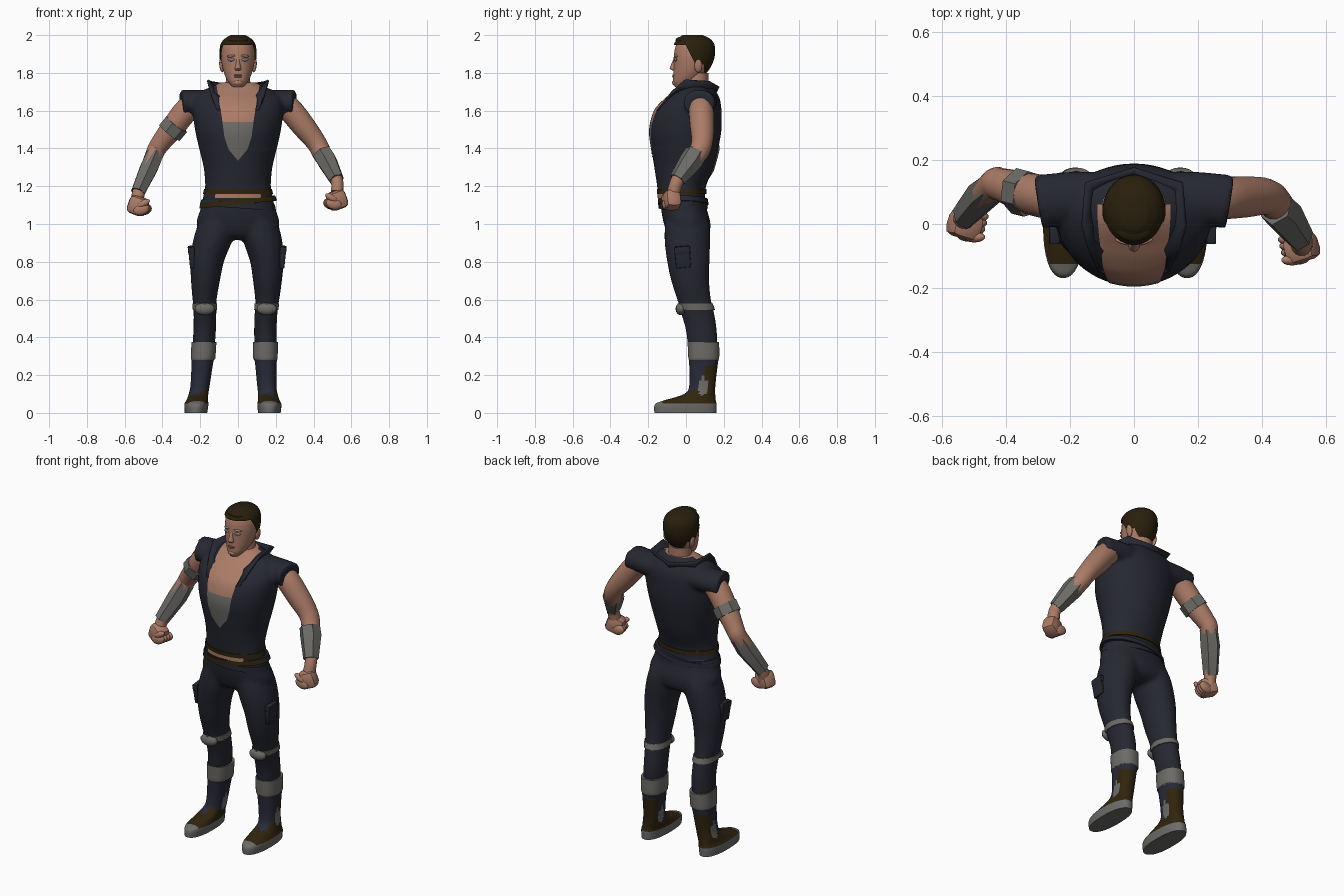
import bpy, bmesh, math
from mathutils import Vector

cube = bpy.data.objects.get("Cube")
if cube:
    bpy.data.objects.remove(cube, do_unlink=True)


def material(name, rgb):
    m = bpy.data.materials.new(name)
    m.use_nodes = True
    m.diffuse_color = (*rgb, 1)
    m.node_tree.nodes["Principled BSDF"].inputs["Base Color"].default_value = (*rgb, 1)
    return m


SKIN = material("skin", (.41, .2, .135))
NAVY = material("navy cloth", (.019, .0205, .031))
BLUE = material("boot blue", (.021, .023, .041))
GREY = material("grey armour", (.15, .147, .136))
BROWN = material("brown leather", (.03, .0175, .004))
HAIR = material("dark hair", (.022, .0135, .004))
EYE = material("eye", (.16, .2, .21))
LIP = material("lip", (.31, .13, .095))


def finish(name, bm, mats, rule=None, angle=42):
    bmesh.ops.recalc_face_normals(bm, faces=bm.faces)
    if rule:
        for f in bm.faces:
            f.material_index = rule(f.calc_center_median())
    me = bpy.data.meshes.new(name)
    bm.to_mesh(me)
    bm.free()
    for m in mats:
        me.materials.append(m)
    ob = bpy.data.objects.new(name, me)
    bpy.context.collection.objects.link(ob)
    bpy.ops.object.select_all(action='DESELECT')
    ob.select_set(True)
    bpy.context.view_layer.objects.active = ob
    bpy.ops.object.shade_smooth_by_angle(angle=math.radians(angle))
    return ob


def spline(rings, steps):
    """Smooth in-between rings passing through the given ones."""
    pts = [Vector(r) for r in rings]
    pts = [pts[0]] + pts + [pts[-1]]
    out = []
    for p, a, b, q in zip(pts, pts[1:], pts[2:], pts[3:]):
        for i in range(steps):
            t = i / steps
            out.append(a + ((b - p) * t + (2*p - 5*a + 4*b - q) * t**2 + (3*a - p - 3*b + q) * t**3) / 2)
    return out + [pts[-1]]


def loft(name, rings, mats, n=24, steps=4, upright=True, grow=0, power=2, cuts=(), keep=None, rule=None):
    """Skin over rings of (x, y, z, half width, half depth)."""
    bm = bmesh.new()
    rs = spline(rings, steps)
    loops = []
    for i, r in enumerate(rs):
        t = Vector((0, 0, 1))
        if not upright:
            t = Vector(rs[min(i + 1, len(rs) - 1)][:3]) - Vector(rs[max(i - 1, 0)][:3])
            t.normalize()
        u = Vector((0, 1, 0)).cross(t).normalized()
        v = t.cross(u)
        loop = []
        for k in range(n):
            a = math.tau * (k + .5) / n
            c, s = (math.copysign(abs(w) ** (2 / power), w) for w in (math.cos(a), math.sin(a)))
            loop.append(bm.verts.new(Vector(r[:3]) + u * c * (r[3] + grow) + v * s * (r[4] + grow)))
        loops.append(loop)
    for a, b in zip(loops, loops[1:]):
        for k in range(n):
            bm.faces.new((a[k], a[(k + 1) % n], b[(k + 1) % n], b[k]))
    bm.faces.new(loops[0])
    bm.faces.new(loops[-1])
    for co, no in cuts:
        bmesh.ops.bisect_plane(bm, geom=bm.verts[:] + bm.edges[:] + bm.faces[:], plane_co=co, plane_no=no)
    if keep:
        bad = [f for f in bm.faces if not keep(f.calc_center_median())]
        bmesh.ops.delete(bm, geom=bad, context='FACES')
    return finish(name, bm, mats, rule)


def blend(main, others, iterations):
    """Merge overlapping lofts into one smooth garment."""
    bpy.ops.object.select_all(action='DESELECT')
    for ob in [main] + others:
        ob.select_set(True)
    bpy.context.view_layer.objects.active = main
    bpy.ops.object.join()
    mod = main.modifiers.new("blend", 'REMESH')
    mod.mode, mod.voxel_size, mod.use_smooth_shade = 'VOXEL', .011, True
    main.modifiers.new("soften", 'SMOOTH').iterations = iterations


def up(z, rx, front, back, x=0):
    return (x, (front + back) / 2, z, rx, (back - front) / 2)


def ball(name, loc, scale, mat, rot=(0, 0, 0)):
    bm = bmesh.new()
    bmesh.ops.create_uvsphere(bm, u_segments=14, v_segments=9, radius=1)
    ob = finish(name, bm, [mat])
    ob.location, ob.scale, ob.rotation_euler = loc, scale, rot


def box(name, loc, size, mat, bevel, rot=(0, 0, 0)):
    bm = bmesh.new()
    bmesh.ops.create_cube(bm, size=1)
    bmesh.ops.scale(bm, vec=size, verts=bm.verts)
    bmesh.ops.bevel(bm, geom=bm.edges[:], offset=bevel, segments=2, profile=.5, affect='EDGES')
    ob = finish(name, bm, [mat])
    ob.location, ob.rotation_euler = loc, rot


# Chest and undershirt, showing through the neckline of the vest
torso = [up(1.1, .188, -.13, .1), up(1.15, .178, -.142, .095), up(1.2, .168, -.147, .1), up(1.3, .176, -.162, .14),
         up(1.4, .2, -.178, .165), up(1.5, .222, -.188, .182), up(1.6, .235, -.162, .182), up(1.66, .23, -.11, .174),
         up(1.7, .19, -.06, .155), up(1.73, .13, -.025, .135), up(1.75, .08, 0, .115)]
neckline = [(0, 1.335), (.05, 1.395), (.072, 1.46), (.085, 1.56), (.118, 1.76)]
v_cuts = [((s * a, 0, z), (s * (w - z), 0, -(b - a)))
          for (a, z), (b, w) in zip(neckline, neckline[1:]) for s in (1, -1)]


def uncovered(c):
    for (a, z), (b, w) in zip(neckline, neckline[1:]):
        if z < c.z <= w:
            return c.y < .06 and abs(c.x) < a + (b - a) * (c.z - z) / (w - z)
    return False


loft("chest", torso, [SKIN, GREY], 48, 4, grow=.008, cuts=v_cuts + [((0, 0, 1.54), (0, 0, 1))],
     keep=uncovered, rule=lambda c: int(c.z < 1.54))
loft("midriff", [up(1.138, .186, -.151, .1), up(1.165, .18, -.152, .1)], [SKIN], 48, 1, keep=lambda c: c.y < -.12)

# Standing collar with folded lapels
half = [((.088, -.155, 1.6), (.112, -.15, 1.61)), ((.09, -.085, 1.675), (.14, -.075, 1.705)),
        ((.108, -.01, 1.685), (.155, -.005, 1.765)), ((.112, .09, 1.69), (.145, .125, 1.757)), ((0, .145, 1.69), (0, .168, 1.732))]
strip = half + [tuple((-p[0], p[1], p[2]) for p in pair) for pair in half[-2::-1]]
bm = bmesh.new()
rows = [[bm.verts.new(p) for p in pair] for pair in strip]
for a, b in zip(rows, rows[1:]):
    bm.faces.new((a[0], b[0], b[1], a[1]))
collar = finish("collar", bm, [NAVY])
collar.modifiers.new("thickness", 'SOLIDIFY').thickness = .012

# Belts: the lower one is brown only in front
loft("upper_belt", [up(1.16, .186, -.153, .108), up(1.184, .181, -.155, .108)], [BROWN], 32, 1)
for name, z, h, g, mats, tilt in (("lower_belt", 1.117, .014, .014, [BROWN, NAVY], -.1), ("hem_belt", 1.1, .016, .01, [NAVY], .07)):
    belt = loft(name, [up(-h, .194 + g, -.135 - g, .106 + g), up(h, .186 + g, -.135 - g, .102 + g)], mats, 32, 1,
                rule=lambda c: int(c.y > -.03) if len(mats) > 1 else 0)
    belt.location.z, belt.rotation_euler.y = z, tilt


def boot_colour(c):
    if c.z < .05 or c.z > .28 or c.y < -.125:
        return 0
    if ((c.y - .09) / .028) ** 2 + ((c.z - .14) / .045) ** 2 < 1:
        return 0
    wave = .015 * math.sin(40 * c.y + 30 * c.x)
    return 1 if c.z < .105 + wave or (c.y > .11 + wave and c.z < .26) else 2


# Legs, boots, knee guards, thigh pockets and shoulder caps
leg = [(1.04, .09, -.105, .108, .1), (.98, .104, -.113, .126, .114), (.9, .103, -.113, .128, .133), (.8, .089, -.1, .125, .153),
       (.7, .077, -.079, .123, .156), (.6, .064, -.047, .133, .155), (.55, .061, -.034, .145, .15), (.45, .06, -.004, .163, .145),
       (.36, .06, .008, .167, .146)]
boot = [(.375, .066, .008, .176, .145), (.29, .065, .012, .176, .145), (.27, .058, .016, .17, .147), (.15, .051, .018, .156, .152),
        (.1, .052, -.01, .155, .158), (.065, .058, -.12, .158, .163), (.045, .064, -.165, .162, .166), (0, .06, -.168, .162, .166)]
knee = [(.578, .066, -.046, .142, .153), (.546, .066, -.042, .154, .15)]
legs, shoulders = [], []
for side, s, splay in (("left", 1, 0), ("right", -1, .058)):
    def place(rows):
        return [up(z, rx, f, b, s * (x + splay * max(0, .98 - z))) for z, rx, f, b, x in rows]
    legs.append(loft(side + "_leg", place(leg), [NAVY], 28))
    loft(side + "_boot", place(boot), [GREY, BROWN, BLUE], 40, 5, power=2.3, rule=boot_colour,
         cuts=[((0, 0, z), (0, 0, 1)) for z in (.05, .28)] + [((0, -.125, 0), (0, 1, 0))])
    loft(side + "_knee_band", place(knee), [GREY], 14, 1)
    ball(side + "_knee_pad", (s * (.152 + splay * .42), -.027, .551), (.054, .028, .034), GREY)
    px = s * (.236 + splay * .15)
    box(side + "_pocket", (px, -.018, .825), (.03, .08, .115), NAVY, .005, (.1, s * .1, 0))
    box(side + "_pocket_flap", (px + s * .003, -.02, .86), (.034, .084, .04), NAVY, .005, (.1, s * .1, 0))
    cap = [(.08, .082, 1.645, .06, .08), (.17, .082, 1.645, .066, .084), (.24, .077, 1.645, .066, .084), (.3, .068, 1.643, .07, .086)]
    shoulders.append(loft(side + "_shoulder_cap", [(s * r[0],) + r[1:] for r in cap], [NAVY], 16, 2, upright=False))

# Vest with its shoulders, and trousers with hips and legs
vest = loft("vest", torso, [NAVY], 48, 4, grow=.006)
blend(vest, shoulders, 6)
hips = [up(1.14, .184, -.135, .1), up(1.08, .198, -.132, .11), up(1.0, .22, -.117, .13),
        up(.94, .17, -.09, .118), up(.915, .07, -.04, .07)]
blend(loft("trousers", hips, [NAVY], 36, power=2.2), legs, 8)

# Arms with forearm guards
arms = {
    "left": ([(.19, .08, 1.65, .055, .06), (.265, .08, 1.615, .066, .066), (.345, .085, 1.52, .064, .065),
              (.415, .085, 1.43, .054, .057), (.452, .055, 1.36, .05, .052), (.52, -.04, 1.24, .034, .036),
              (.525, -.065, 1.17, .034, .036)],
             [(.446, .052, 1.375, .056, .062), (.47, .028, 1.335, .058, .064), (.522, -.045, 1.235, .042, .046)], (.525, -.075, 1.127)),
    "right": ([(-.19, .08, 1.65, .055, .06), (-.265, .083, 1.61, .066, .067), (-.345, .1, 1.51, .062, .063),
               (-.415, .122, 1.42, .052, .053), (-.442, .118, 1.37, .048, .05), (-.525, .028, 1.17, .035, .035),
               (-.53, .008, 1.1, .034, .035)],
              [(-.436, .12, 1.378, .05, .054), (-.47, .093, 1.3, .054, .058), (-.53, .025, 1.168, .041, .045)], (-.53, -.003, 1.097))}
for side, (arm, guard, fist) in arms.items():
    s = 1 if side == "left" else -1
    loft(side + "_arm", arm, [SKIN], 16, upright=False)
    loft(side + "_forearm_guard", guard, [GREY], 6, 1, upright=False)
    # Fist: palm, curled fingers and thumb
    x, y, z = fist
    box(side + "_palm", fist, (.1, .086, .1), SKIN, .026, (0, s * -.35, s * .3))
    for i in range(4):
        ball(side + "_finger", (x - s * (.018 + .005 * i), y - .034 + .02 * i, z - .02), (.043, .019, .03), SKIN, (0, s * .25, 0))
    ball(side + "_thumb", (x - s * .03, y - .038, z + .012), (.038, .017, .018), SKIN, (0, s * .5, 0))
loft("upper_arm_band", [(-.326, .094, 1.532, .072, .074), (-.364, .104, 1.486, .072, .074)], [GREY], 7, 1, upright=False)

# Neck, head and hair
loft("neck", [up(1.66, .1, -.03, .13), up(1.72, .07, -.008, .12), up(1.8, .064, 0, .12)], [SKIN], 20)
head = [up(1.725, .026, -.058, -.01), up(1.75, .05, -.069, .05), up(1.79, .071, -.068, .1), up(1.84, .085, -.066, .132),
        up(1.89, .09, -.065, .145), up(1.94, .084, -.056, .142), up(1.97, .063, -.036, .12), up(1.99, .03, -.01, .08)]
loft("head", head, [SKIN], 32, 4)
slope = Vector((0, 2, 1))
temple = Vector((0, 0, 1.935))
hair = loft("hair", head, [HAIR], 32, 4, grow=.009,
            cuts=[(temple, slope)] + [((0, 0, z), (0, 0, 1)) for z in (1.775, 1.835, 1.938)] + [((0, .095, 0), (0, 1, 0))],
            keep=lambda c: c.z > 1.938 or ((c - temple).dot(slope) > 0 and c.z > 1.835) or (c.y > .095 and c.z > 1.775))
hair.location.z = .01
ball("hair_quiff", (0, -.02, 1.972), (.055, .036, .02), HAIR)

# Face
loft("nose", [(0, -.058, 1.876, .009, .008), (0, -.064, 1.845, .012, .015), (0, -.066, 1.824, .018, .021), (0, -.058, 1.812, .014, .012)],
     [SKIN], 12, 3)
ball("upper_lip", (0, -.066, 1.787), (.025, .006, .005), LIP)
ball("lower_lip", (0, -.066, 1.779), (.02, .007, .005), LIP)
ball("chin", (0, -.056, 1.748), (.026, .018, .017), SKIN)
for side, s in (("left", 1), ("right", -1)):
    ball(side + "_eye", (s * .036, -.056, 1.87), (.02, .007, .009), EYE, (0, 0, s * .28))
    ball(side + "_brow_ridge", (s * .036, -.054, 1.889), (.024, .009, .007), SKIN, (0, s * .1, s * .3))
    ball(side + "_ear", (s * .088, .065, 1.837), (.011, .021, .035), SKIN, (0, s * .15, 0))
